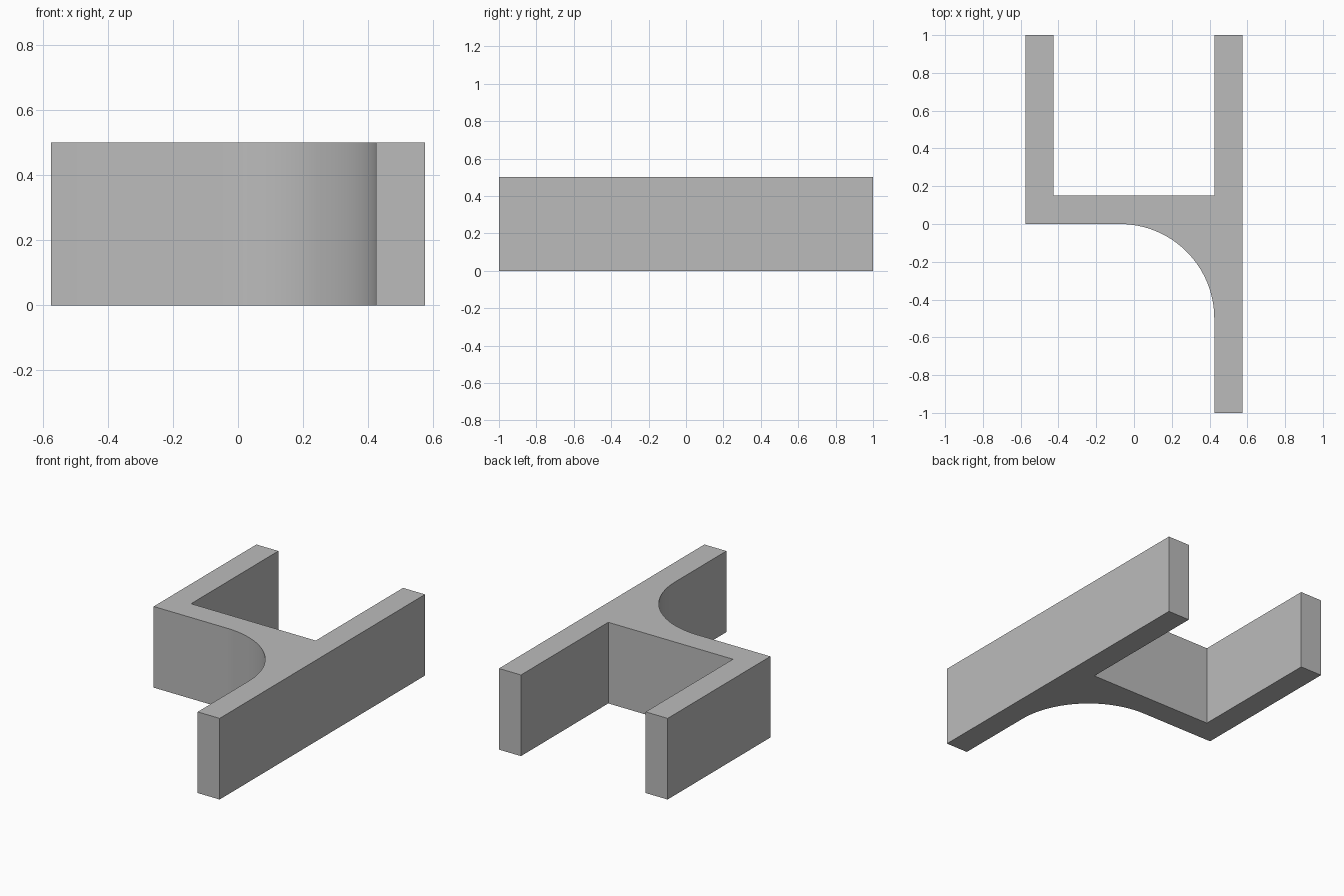
import bpy
import bmesh
from math import cos, sin, pi, radians

HALF_WIDTH, HALF_LENGTH, HEIGHT = 0.575, 1.0, 0.5
WALL, RADIUS, STEPS = 0.15, 0.5, 32
INNER = HALF_WIDTH - WALL

cube = bpy.data.objects.get("Cube")
if cube:
    bpy.data.objects.remove(cube, do_unlink=True)

# Plain grey material
grey = bpy.data.materials.new("plain_grey")
grey.use_nodes = True
colour = (0.5, 0.5, 0.5, 1)
grey.diffuse_color = colour
grey.node_tree.nodes["Principled BSDF"].inputs["Base Color"].default_value = colour

# Plan outline: long wall, cross wall, short wall
outline = [
    (INNER, -HALF_LENGTH), (HALF_WIDTH, -HALF_LENGTH),
    (HALF_WIDTH, HALF_LENGTH), (INNER, HALF_LENGTH),
    (INNER, WALL), (-INNER, WALL),
    (-INNER, HALF_LENGTH), (-HALF_WIDTH, HALF_LENGTH),
    (-HALF_WIDTH, 0),
]
# Concave fillet between the cross wall and the long wall
for i in range(STEPS + 1):
    a = pi / 2 * (1 - i / STEPS)
    outline.append((INNER - RADIUS + RADIUS * cos(a), -RADIUS + RADIUS * sin(a)))

# Extrude the outline to full height
bm = bmesh.new()
base = bm.faces.new([bm.verts.new((x, y, 0)) for x, y in outline])
result = bmesh.ops.extrude_face_region(bm, geom=[base], use_keep_orig=True)
top = [v for v in result["geom"] if isinstance(v, bmesh.types.BMVert)]
bmesh.ops.translate(bm, verts=top, vec=(0, 0, HEIGHT))
bmesh.ops.recalc_face_normals(bm, faces=bm.faces)
caps = [f for f in bm.faces if len(f.verts) > 4]
bmesh.ops.triangulate(bm, faces=caps)

mesh = bpy.data.meshes.new("filleted_wall_bracket")
bm.to_mesh(mesh)
bm.free()
mesh.materials.append(grey)
bracket = bpy.data.objects.new("filleted_wall_bracket", mesh)
bpy.context.collection.objects.link(bracket)

# Smooth the fillet, keep the corners sharp
bpy.ops.object.select_all(action="DESELECT")
bracket.select_set(True)
bpy.context.view_layer.objects.active = bracket
bpy.ops.object.shade_smooth_by_angle(angle=radians(30))
